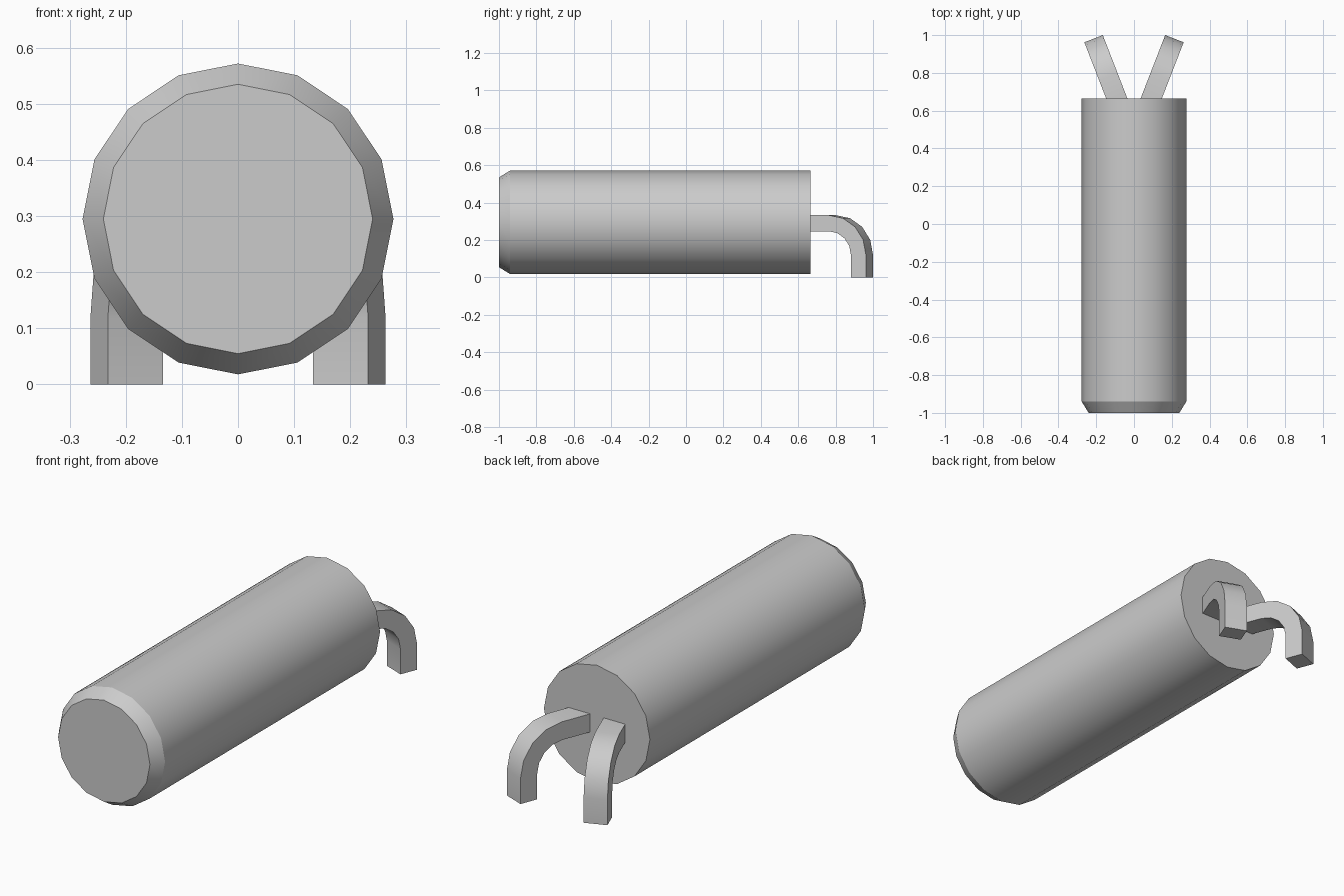
import bpy
import bmesh
from math import sin, cos, pi, radians
from mathutils import Vector

cube = bpy.data.objects.get("Cube")
if cube:
    bpy.data.objects.remove(cube, do_unlink=True)

grey = bpy.data.materials.new("plain grey")
grey.use_nodes = True
grey.diffuse_color = (0.6, 0.6, 0.6, 1)
grey.node_tree.nodes["Principled BSDF"].inputs["Base Color"].default_value = (0.6, 0.6, 0.6, 1)


def loft(name, rings):
    """Skin a list of closed rings with quads and cap both ends."""
    bm = bmesh.new()
    loops = [[bm.verts.new(p) for p in ring] for ring in rings]
    n = len(loops[0])
    for a, b in zip(loops, loops[1:]):
        for i in range(n):
            j = (i + 1) % n
            bm.faces.new((a[i], a[j], b[j], b[i]))
    bm.faces.new(loops[0])
    bm.faces.new(loops[-1])
    bmesh.ops.recalc_face_normals(bm, faces=bm.faces)
    mesh = bpy.data.meshes.new(name)
    bm.to_mesh(mesh)
    bm.free()
    mesh.materials.append(grey)
    obj = bpy.data.objects.new(name, mesh)
    bpy.context.collection.objects.link(obj)
    bpy.ops.object.select_all(action='DESELECT')
    obj.select_set(True)
    bpy.context.view_layer.objects.active = obj
    bpy.ops.object.shade_smooth_by_angle(angle=radians(30))
    return obj


# Sixteen-sided can with a chamfered front rim
SIDES, AXIS_Z, BACK = 16, 0.295, 0.665


def circle(y, r):
    return [(r * sin(2 * pi * i / SIDES), y, AXIS_Z + r * cos(2 * pi * i / SIDES))
            for i in range(SIDES)]


loft("can_body", [circle(-1, 0.24), circle(-0.94, 0.277), circle(BACK, 0.277)])

# Two flat pins that splay outward from the back and bend down to the ground
WIDTH, THICK, INNER_R, BEND_Z = 0.105, 0.086, 0.127, 0.12
SPLAY = radians(21.2)
TIP_Y = 0.981
TIP_X = 0.214
outer_r = INNER_R + THICK


def pin(name, side):
    out = Vector((side * sin(SPLAY), cos(SPLAY), 0))
    across = Vector((cos(SPLAY), -side * sin(SPLAY), 0)) * WIDTH / 2
    centre = Vector((side * TIP_X, TIP_Y, BEND_Z)) - out * outer_r
    root = (BACK - 0.03 - centre.y) / cos(SPLAY)

    # Each section: distance along the pin, height, for inner and outer skin
    arc = [pi / 2 * (1 - i / 4) for i in range(5)]
    sections = [((root, INNER_R), (root, outer_r))]
    sections += [tuple((r * cos(a), r * sin(a)) for r in (INNER_R, outer_r)) for a in arc]
    sections.append(((INNER_R, -BEND_Z), (outer_r, -BEND_Z)))

    rings = []
    for inner, outer in sections:
        lo, hi = (centre + out * s + Vector((0, 0, h)) for s, h in (inner, outer))
        rings.append([lo - across, lo + across, hi + across, hi - across])
    loft(name, rings)


pin("left_pin", 1)
pin("right_pin", -1)
